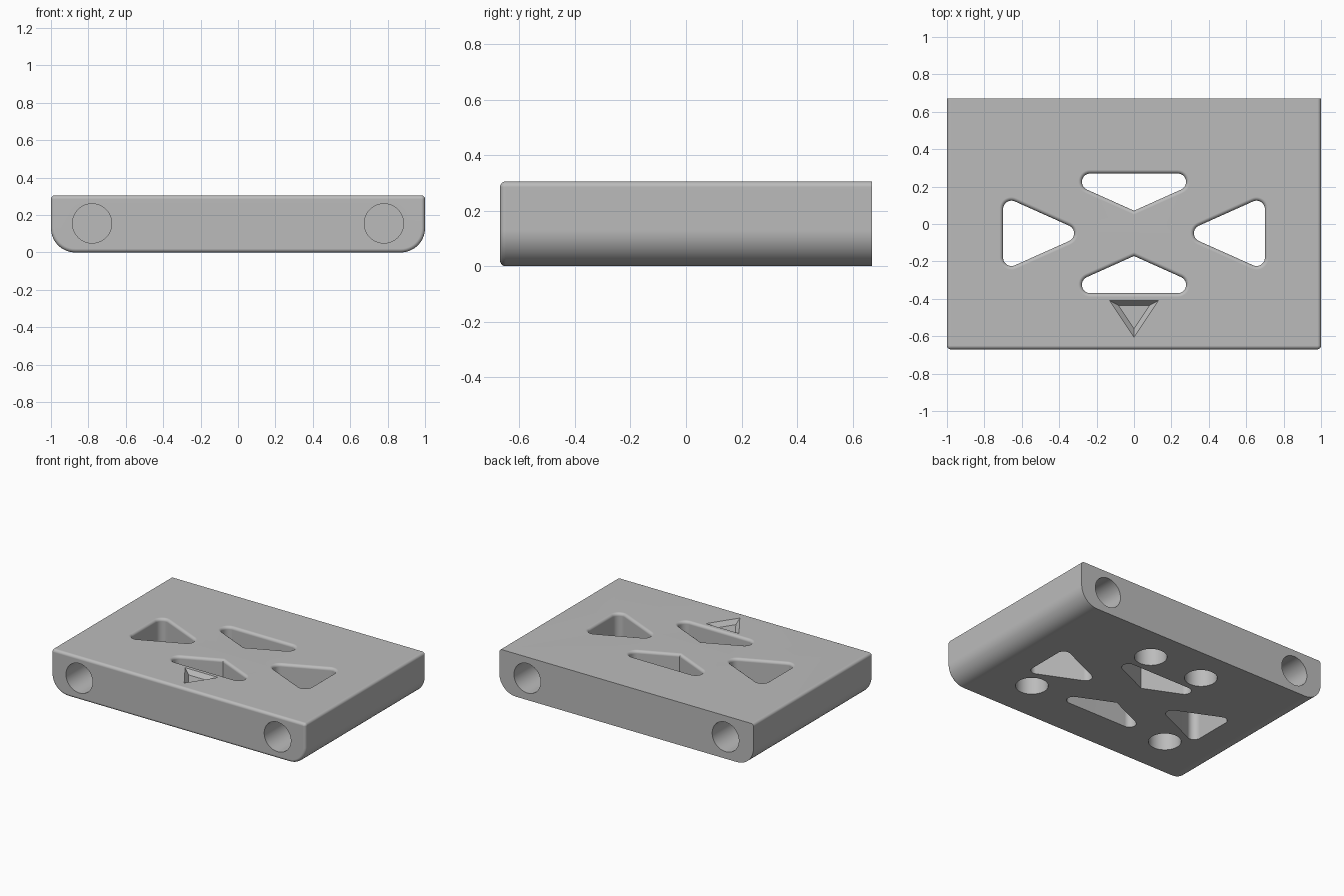
import bpy, bmesh
from math import sin, cos, pi, atan2
from mathutils import Vector

default = bpy.data.objects.get("Cube")
if default:
    bpy.data.objects.remove(default, do_unlink=True)

HALF_Y, TOP, FILLET = 0.67, 0.305, 0.02
QUARTER = [i * pi / 12 for i in range(7)]

grey = bpy.data.materials.new("mid_grey")
grey.use_nodes = True
grey.diffuse_color = (0.5, 0.5, 0.5, 1)
grey.node_tree.nodes["Principled BSDF"].inputs["Base Color"].default_value = (0.5, 0.5, 0.5, 1)


def outline(corners, radii, offset=0.0, steps=12):
    """Counter-clockwise polygon with rounded corners, grown by offset."""
    pts = [Vector(c) for c in corners]
    result = []
    for i, p in enumerate(pts):
        a = (p - pts[i - 1]).normalized()
        b = (pts[(i + 1) % len(pts)] - p).normalized()
        n0, n1 = Vector((a.y, -a.x)), Vector((b.y, -b.x))
        miter = (n0 + n1) / (1 + n0.dot(n1))
        r = radii[i]
        if r == 0:
            result.append(p + miter * offset)
            continue
        start = atan2(n0.y, n0.x)
        sweep = (atan2(n1.y, n1.x) - start) % (2 * pi)
        for k in range(steps + 1):
            t = start + sweep * k / steps
            result.append(p - miter * r + Vector((cos(t), sin(t))) * (r + offset))
    return result


def loft(name, rings):
    """Closed solid through rings that have equal point counts."""
    bm = bmesh.new()
    loops = [[bm.verts.new(p) for p in ring] for ring in rings]
    n = len(loops[0])
    for low, high in zip(loops, loops[1:]):
        for i in range(n):
            j = (i + 1) % n
            bm.faces.new((low[i], low[j], high[j], high[i]))
    bm.faces.new(loops[0])
    bm.faces.new(loops[-1])
    bmesh.ops.remove_doubles(bm, verts=bm.verts, dist=1e-5)
    bmesh.ops.recalc_face_normals(bm, faces=bm.faces)
    mesh = bpy.data.meshes.new(name)
    bm.to_mesh(mesh)
    bm.free()
    obj = bpy.data.objects.new(name, mesh)
    bpy.context.collection.objects.link(obj)
    return obj


def apply_modifier(obj, mod):
    bpy.ops.object.select_all(action="DESELECT")
    obj.select_set(True)
    bpy.context.view_layer.objects.active = obj
    bpy.ops.object.modifier_apply(modifier=mod.name)


def cut(obj, cutter):
    cutter.hide_render = True
    mod = obj.modifiers.new("cut", "BOOLEAN")
    mod.operation = "DIFFERENCE"
    mod.solver = "EXACT"
    mod.object = cutter
    apply_modifier(obj, mod)
    bpy.data.objects.remove(cutter, do_unlink=True)


def pit_cutter(location, depth, rotation=(0, 0, 0)):
    bpy.ops.mesh.primitive_cylinder_add(vertices=48, radius=0.105, depth=2 * depth,
                                        location=location, rotation=rotation)
    return bpy.context.object


def window_cutter(corners, radii):
    """Through opening with a rounded rim at the top."""
    levels = [(-0.1, 0)]
    levels += [(TOP - FILLET + FILLET * sin(t), FILLET * (1 - cos(t))) for t in QUARTER]
    levels.append((TOP + 0.1, FILLET))
    return loft("window_cutter", [[(p.x, p.y, z) for p in outline(corners, radii, d)]
                                  for z, d in levels])


# Plate: wide rounding below, small rounding above and around the front
section = [(-1, 0), (1, 0), (1, TOP), (-1, TOP)]
rounding = [0.13, 0.13, FILLET, FILLET]
stations = [(-HALF_Y + FILLET * (1 - cos(t)), FILLET * (sin(t) - 1)) for t in QUARTER]
stations.append((HALF_Y, 0))
plate = loft("base_plate", [[(p.x, y, p.y) for p in outline(section, rounding, d)]
                            for y, d in stations])
plate.data.materials.append(grey)

# Four triangular windows around the crossing
CROSS_Y = -0.05
side_window = [(0.255, 0), (0.70, -0.199), (0.70, 0.199)]
end_window = [(0, 0.121), (0.444, 0.32), (-0.444, 0.32)]
for s in (1, -1):
    for shape, apex_radius in ((side_window, 0.045), (end_window, 0)):
        corners = [(s * x, s * y + CROSS_Y) for x, y in shape]
        cut(plate, window_cutter(corners, [apex_radius, 0.045, 0.045]))

# Recessed arrow marker with sloping walls
arrow = [(0, -0.605), (0.13, -0.41), (-0.13, -0.41)]
cut(plate, loft("arrow_cutter", [[(p.x, p.y, z) for p in outline(arrow, [0, 0, 0], d)]
                                 for z, d in ((TOP - 0.03, -0.025), (TOP, 0), (TOP + 0.1, 0))]))

# Round sockets in the front, back and underside
for s in (1, -1):
    for y in (HALF_Y, -HALF_Y):
        cut(plate, pit_cutter((s * 0.78, y, 0.155), 0.25, (pi / 2, 0, 0)))
    for x, y in ((0.21, 0.417), (0.556, -0.356)):
        cut(plate, pit_cutter((s * x, y, 0), 0.2))

# Smooth curved surfaces, keep flats flat
bpy.ops.object.select_all(action="DESELECT")
plate.select_set(True)
bpy.context.view_layer.objects.active = plate
bpy.ops.object.shade_smooth_by_angle(angle=pi / 6)
weighted = plate.modifiers.new("flat_normals", "WEIGHTED_NORMAL")
weighted.keep_sharp = True
